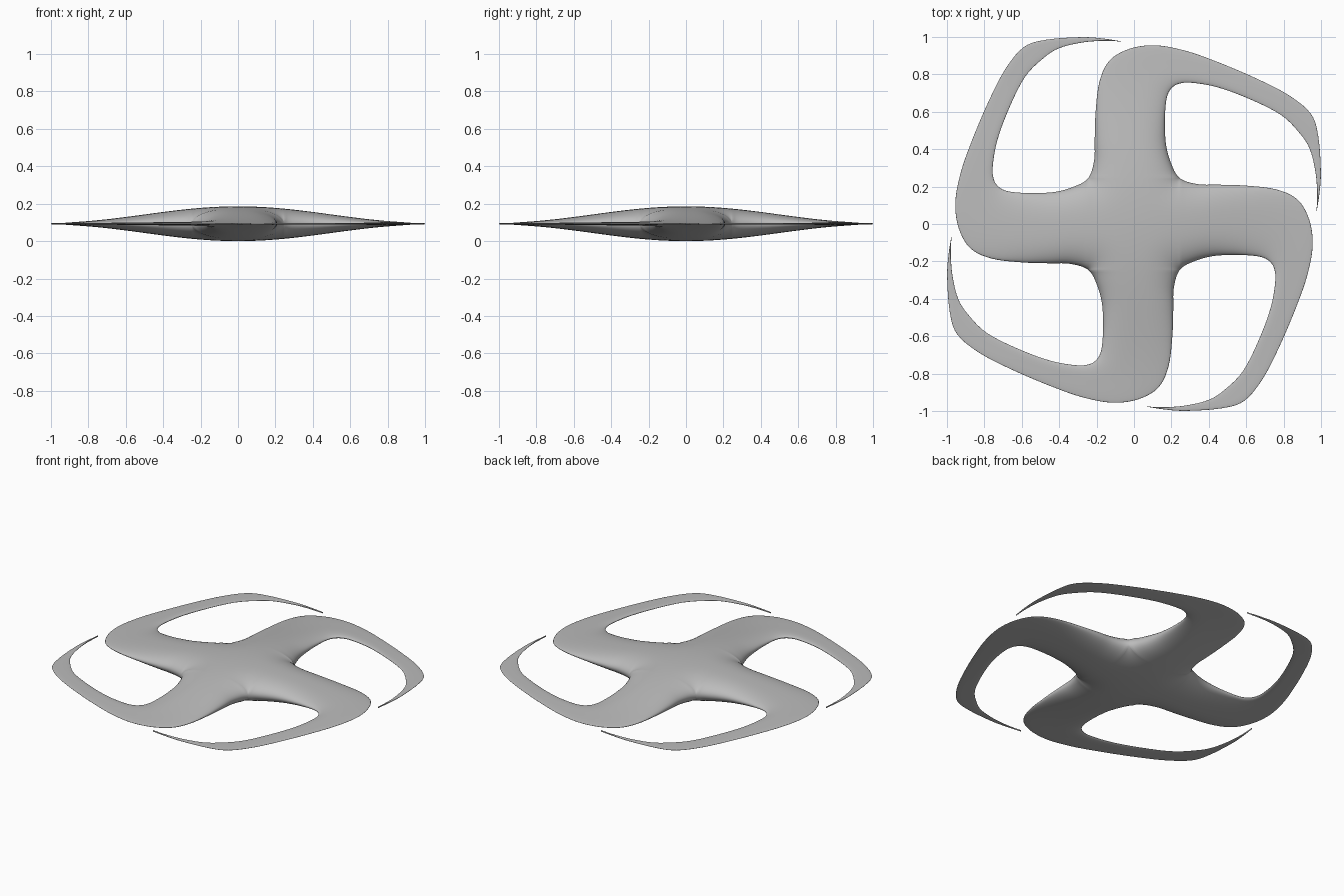
import bpy, bmesh, math
from mathutils import Vector

if "Cube" in bpy.data.objects:
    bpy.data.objects.remove(bpy.data.objects["Cube"])

MID = 0.093      # height of the sharp rim, half the thickness
M = 24           # samples across an arm
SUB = 5          # samples per outline span

# Paired outline points of one arm: outer edge / inner edge
outer = [(-.245, .245), (-.213, .34), (-.21, .46), (-.205, .6), (-.185, .76), (-.13, .875),
         (-.02, .938), (.12, .955), (.28, .925), (.45, .865), (.65, .78), (.825, .69),
         (.945, .59), (.985, .47), (.999, .28), (.991, .16), (.976, .064)]
inner = [(.245, .245), (.2, .32), (.172, .42), (.165, .53), (.168, .62), (.178, .685),
         (.2, .725), (.24, .75), (.31, .755), (.45, .73), (.625, .665), (.79, .58),
         (.89, .48), (.94, .4), (.968, .29), (.979, .18), (.976, .064)]


def spline(pts, before):
    """Catmull-Rom curve through pts, with a lead-in point."""
    p = [Vector(before)] + [Vector(q) for q in pts] + [Vector(pts[-1])]
    out = []
    for i in range(1, len(p) - 2):
        a, b, c, d = p[i - 1:i + 3]
        for k in range(SUB):
            t = k / SUB
            out.append(0.5 * (2 * b + (c - a) * t + (2 * a - 5 * b + 4 * c - d) * t * t
                              + (3 * b - a - 3 * c + d) * t ** 3))
    return out + [p[-1]]


def height(p, s):
    """Half thickness: falls with radius, rounds off towards the edge (s = 1)."""
    r = min(p.length, 1.08)
    h = 0.04 + 0.96 * (0.5 + 0.5 * math.cos(math.pi * r / 1.08)) ** 1.15
    return MID * h * math.sqrt(max(0, 1 - s ** 3))


def add_sheet(bm, rows, turn):
    """Adds the upper and lower skins of a grid of (point, s), turned by quarters."""
    for side in (1, -1):
        grid = []
        for row in rows:
            line = []
            for p, s in row:
                x, y = p
                for _ in range(turn):
                    x, y = -y, x
                line.append(bm.verts.new((x, y, MID + side * height(p, s))))
            grid.append(line)
        for r0, r1 in zip(grid, grid[1:]):
            for j in range(len(r0) - 1):
                q = [r0[j], r0[j + 1], r1[j + 1], r1[j]]
                bm.faces.new(q if side > 0 else q[::-1])


ts = [0.5 - 0.5 * math.cos(math.pi * j / M) for j in range(M + 1)]
bm = bmesh.new()

# Four curling arms
left, right = spline(outer, (-.32, .2)), spline(inner, (.34, .213))
arm = [[(a.lerp(b, t), abs(2 * t - 1)) for t in ts] for a, b in zip(left, right)]
for turn in range(4):
    add_sheet(bm, arm[::-1], turn)

# Square hub between the arm roots
W = 0.245
hub = []
for v in ts:
    row = []
    for u in ts:
        p = Vector((W * (2 * u - 1), W * (2 * v - 1)))
        d = math.hypot(W - abs(p.x), W - abs(p.y))
        row.append((p, max(0, 1 - d / W)))
    hub.append(row)
add_sheet(bm, hub, 0)

# Weld skins, arms and hub into one closed body
bmesh.ops.remove_doubles(bm, verts=bm.verts, dist=0.00005)
bmesh.ops.recalc_face_normals(bm, faces=bm.faces)
for f in bm.faces:
    f.smooth = True
mesh = bpy.data.meshes.new("four_arm_blade")
bm.to_mesh(mesh)
bm.free()

grey = bpy.data.materials.new("plain grey")
grey.diffuse_color = (0.5, 0.5, 0.5, 1)
grey.use_nodes = True
grey.node_tree.nodes["Principled BSDF"].inputs["Base Color"].default_value = grey.diffuse_color
mesh.materials.append(grey)
obj = bpy.data.objects.new("four_arm_blade", mesh)
bpy.context.collection.objects.link(obj)
